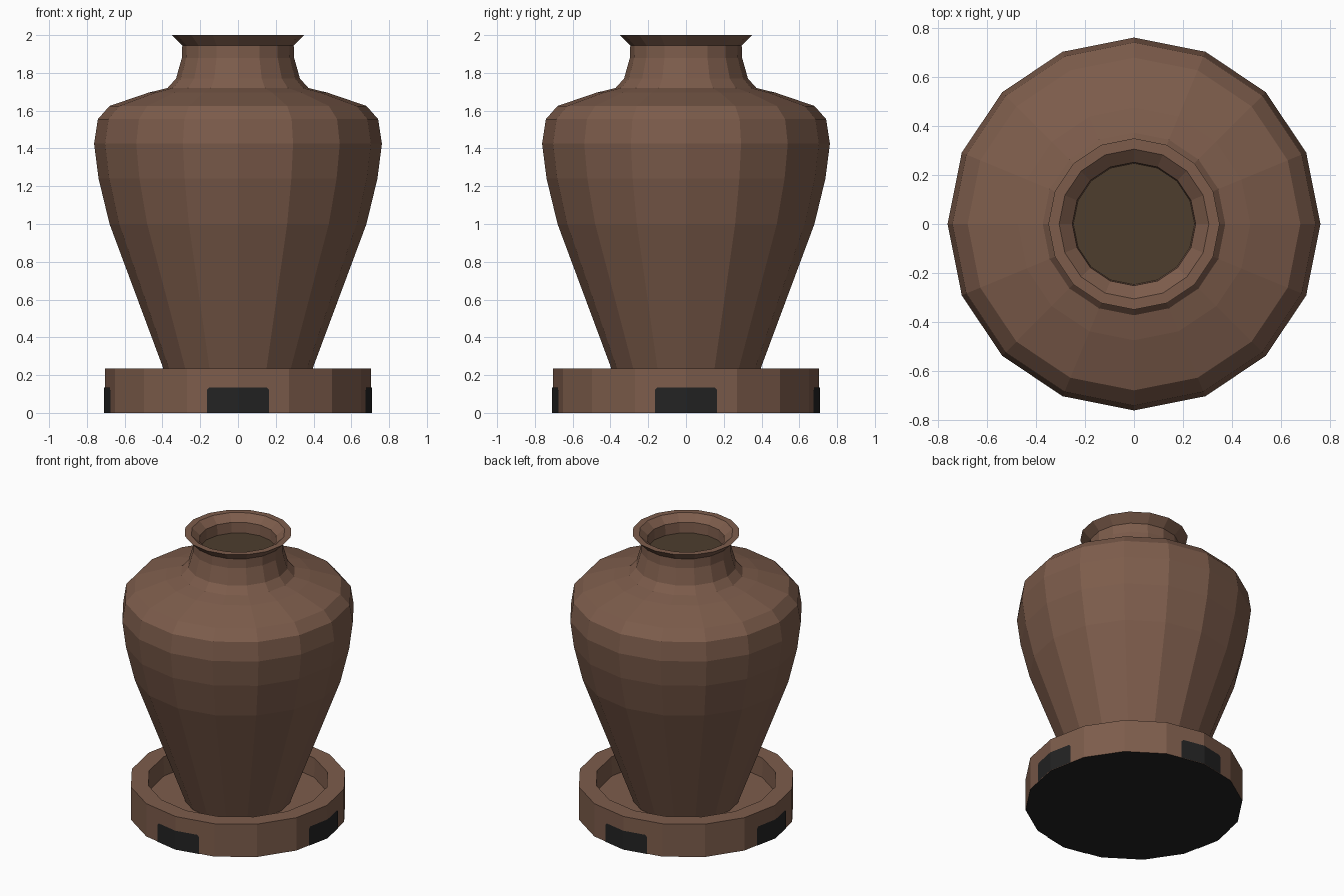
import bpy, bmesh, math

if "Cube" in bpy.data.objects:
    bpy.data.objects.remove(bpy.data.objects["Cube"])

SIDES = 16


def material(name, rgb):
    m = bpy.data.materials.new(name)
    m.diffuse_color = (*rgb, 1)
    m.use_nodes = True
    m.node_tree.nodes["Principled BSDF"].inputs["Base Color"].default_value = m.diffuse_color
    return m


clay = material("brown clay", (0.205, 0.108, 0.071))
soil = material("dark olive fill", (0.075, 0.047, 0.027))
black = material("black", (0.017, 0.017, 0.017))


def finish(name, bm, mats):
    bmesh.ops.recalc_face_normals(bm, faces=bm.faces[:])
    me = bpy.data.meshes.new(name)
    bm.to_mesh(me)
    bm.free()
    for m in mats:
        me.materials.append(m)
    ob = bpy.data.objects.new(name, me)
    bpy.context.collection.objects.link(ob)
    return ob


def lathe(name, profile, mats, first_mat=0, last_mat=0):
    """Spin (radius, z) points into flat sided rings, capped at both ends."""
    bm = bmesh.new()
    rings = []
    for r, z in profile:
        rings.append([bm.verts.new((r * math.cos(i * math.tau / SIDES),
                                    r * math.sin(i * math.tau / SIDES), z))
                      for i in range(SIDES)])
    for a, b in zip(rings, rings[1:]):
        for i in range(SIDES):
            j = (i + 1) % SIDES
            bm.faces.new((a[i], a[j], b[j], b[i]))
    bm.faces.new(rings[0]).material_index = first_mat
    bm.faces.new(rings[-1]).material_index = last_mat
    return finish(name, bm, mats)


# Saucer: black underside, raised rim, sunken floor
lathe("saucer", [(0.705, 0), (0.705, 0.235), (0.59, 0.235), (0.585, 0.10)],
      [clay, black], first_mat=1)

# Vase: body, shoulder, neck, flared lip, inner wall down to the fill
lathe("vase", [(0.345, 0.10), (0.68, 1.0), (0.738, 1.24), (0.762, 1.425),
               (0.742, 1.555), (0.68, 1.625), (0.475, 1.695), (0.373, 1.72),
               (0.328, 1.77), (0.297, 1.88), (0.295, 1.945), (0.35, 2.0),
               (0.306, 2.0), (0.252, 1.955), (0.248, 1.88)],
      [clay, soil], last_mat=1)

# Dark drain openings: thin plates folded around four corners of the saucer
slope = math.tan(math.pi / SIDES)
outline = [(0, 0), (0.165, 0), (0.165, 0.12), (0.152, 0.135), (0, 0.135)]
for k, side in enumerate(("front", "right", "back", "left")):
    bm = bmesh.new()
    for s in (1, -1):
        vs = [bm.verts.new((s * x, -(0.709 - slope * x), z)) for x, z in outline]
        bm.faces.new(vs if s > 0 else vs[::-1])
    bmesh.ops.remove_doubles(bm, verts=bm.verts[:], dist=1e-5)
    ob = finish(side + "_drain_opening", bm, [black])
    ob.rotation_euler.z = k * math.pi / 2
    # normals point outward from the saucer
    if ob.data.polygons[0].normal.y > 0:
        ob.data.flip_normals()
